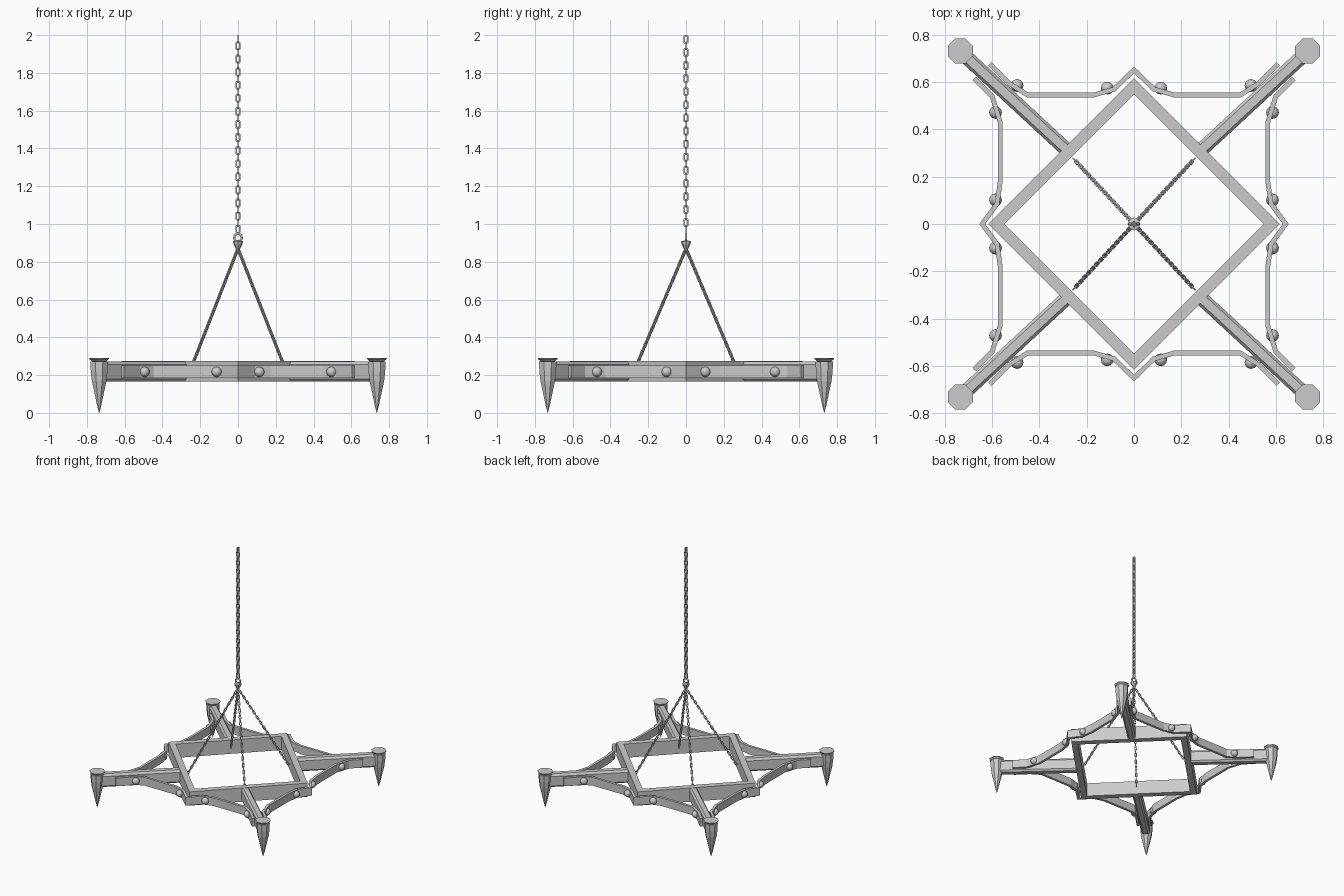
import bpy, bmesh, math
from mathutils import Vector, Matrix

if "Cube" in bpy.data.objects:
    bpy.data.objects.remove(bpy.data.objects["Cube"])


def make(name, verts, faces):
    me = bpy.data.meshes.new(name)
    me.from_pydata(verts, [], faces)
    bm = bmesh.new()
    bm.from_mesh(me)
    bmesh.ops.recalc_face_normals(bm, faces=bm.faces)
    bm.to_mesh(me)
    bm.free()
    ob = bpy.data.objects.new(name, me)
    bpy.context.collection.objects.link(ob)
    return ob


def lathe(name, profile, sides, centre, turn=0.0):
    """Stack of n-sided rings (radius, z) with capped ends."""
    verts, faces = [], []
    for r, z in profile:
        for i in range(sides):
            a = turn + math.tau * i / sides
            verts.append((centre[0] + r * math.cos(a), centre[1] + r * math.sin(a), z))
    for k in range(len(profile) - 1):
        for i in range(sides):
            j = (i + 1) % sides
            faces.append((k * sides + i, k * sides + j, (k + 1) * sides + j, (k + 1) * sides + i))
    faces += [tuple(range(sides)), tuple(range((len(profile) - 1) * sides, len(profile) * sides))]
    return make(name, verts, faces)


def chain(name, start, end, count, half_w, wire):
    """Angular links, every other one turned a quarter about the chain axis."""
    start, end = Vector(start), Vector(end)
    step = (end - start) / count
    half_l = step.length * 0.5 + wire * 1.6
    rot = step.to_track_quat('Z', 'Y').to_matrix().to_4x4()
    c = half_w * 0.45
    loop = [(half_w, half_l - c), (half_w - c, half_l), (c - half_w, half_l), (-half_w, half_l - c),
            (-half_w, c - half_l), (c - half_w, -half_l), (half_w - c, -half_l), (half_w, c - half_l)]
    verts, faces = [], []
    for n in range(count):
        m = (Matrix.Translation(start + step * (n + 0.5)) @ rot
             @ Matrix.Rotation(math.pi / 2 * (n % 2), 4, 'Z'))
        base = len(verts)
        for x, z in loop:
            kx, kz = (half_w - 2 * wire) / half_w, (half_l - 2 * wire) / half_l
            for px, py, pz in ((x, -wire, z), (x, wire, z), (x * kx, wire, z * kz), (x * kx, -wire, z * kz)):
                verts.append(m @ Vector((px, py, pz)))
        for i in range(8):
            for k in range(4):
                a, b = base + i * 4, base + (i + 1) % 8 * 4
                l = (k + 1) % 4
                faces.append((a + k, a + l, b + l, b + k))
    return make(name, verts, faces)


def strap(name, path):
    """Upright bent iron band."""
    n = len(path)
    verts = [(x, y, 0.185) for x, y in path] + [(x, y, 0.25) for x, y in path]
    faces = [(i, i + 1, n + i + 1, n + i) for i in range(n - 1)]
    ob = make(name, verts, faces)
    mod = ob.modifiers.new("thickness", 'SOLIDIFY')
    mod.thickness, mod.offset, mod.use_even_offset = 0.02, 0, True


def rivet(name, x, y):
    bpy.ops.mesh.primitive_uv_sphere_add(segments=12, ring_count=8, radius=0.027, location=(x, y, 0.217))
    bpy.context.object.name = name
    bpy.ops.object.shade_smooth()


# diamond frame
verts = []
for r, z in ((0.617, 0.165), (0.617, 0.275), (0.55, 0.275), (0.55, 0.165)):
    verts += [(r, 0, z), (0, r, z), (-r, 0, z), (0, -r, z)]
faces = [(k * 4 + i, k * 4 + (i + 1) % 4, (k + 1) % 4 * 4 + (i + 1) % 4, (k + 1) % 4 * 4 + i)
         for k in range(4) for i in range(4)]
make("diamond_frame", verts, faces)

# straps wrap the frame corners and run out along the arms
half_x = [(0.61, 0.678), (0.525, 0.593), (0.45, 0.546), (0.17, 0.546), (0.085, 0.57)]
half_y = [(0.676, 0.616), (0.60, 0.54), (0.566, 0.43), (0.566, 0.18), (0.58, 0.085)]
for s, tag in ((1, "positive"), (-1, "negative")):
    strap("strap_y_" + tag, [(-x, s * y) for x, y in half_x] + [(0, s * 0.652)]
          + [(x, s * y) for x, y in reversed(half_x)])
    strap("strap_x_" + tag, [(s * x, -y) for x, y in half_y] + [(s * 0.642, 0)]
          + [(s * x, y) for x, y in reversed(half_y)])

for sx in (1, -1):
    for sy in (1, -1):
        # rivets
        for x, y in ((0.495, 0.586), (0.113, 0.575), (0.586, 0.472), (0.586, 0.102)):
            rivet("rivet", sx * x, sy * y)

        # diagonal arm with chamfered edges
        p, q = Vector((sx * 0.27, sy * 0.30)), Vector((sx * 0.735, sy * 0.73))
        side = Vector((-(q - p).y, (q - p).x)).normalized()
        section = [(-0.03, 0.18), (-0.018, 0.167), (0.018, 0.167), (0.03, 0.18),
                   (0.03, 0.255), (0.018, 0.272), (-0.018, 0.272), (-0.03, 0.255)]
        av = [(e.x + side.x * w, e.y + side.y * w, z) for e in (p, q) for w, z in section]
        af = [(i, (i + 1) % 8, 8 + (i + 1) % 8, 8 + i) for i in range(8)]
        make("arm", av, af + [tuple(range(8)), tuple(range(8, 16))])

        # pointed finial and its drip plate
        c = (sx * 0.735, sy * 0.732)
        lathe("finial", [(0.001, 0), (0.012, 0.04), (0.028, 0.11), (0.042, 0.17), (0.048, 0.22), (0.05, 0.272)],
              8, c, math.pi / 8)
        lathe("drip_plate", [(0.034, 0.268), (0.056, 0.285), (0.057, 0.29)], 8, c, math.pi / 8)

        # supporting chain
        chain("support_chain", (0, 0, 0.87), (sx * 0.255, sy * 0.275, 0.22), 30, 0.009, 0.003)

# hanging chain, ring and hub
chain("hanging_chain", (0, 0, 0.955), (0, 0, 1.995), 30, 0.0135, 0.0035)
bpy.ops.mesh.primitive_torus_add(major_radius=0.02, minor_radius=0.006, major_segments=16, minor_segments=8,
                                 location=(0, 0, 0.928), rotation=(math.pi / 2, 0, 0))
bpy.context.object.name = "ring"
bpy.ops.object.shade_smooth()
lathe("chain_hub", [(0.006, 0.86), (0.024, 0.895), (0.027, 0.908), (0.012, 0.912)], 8, (0, 0))
